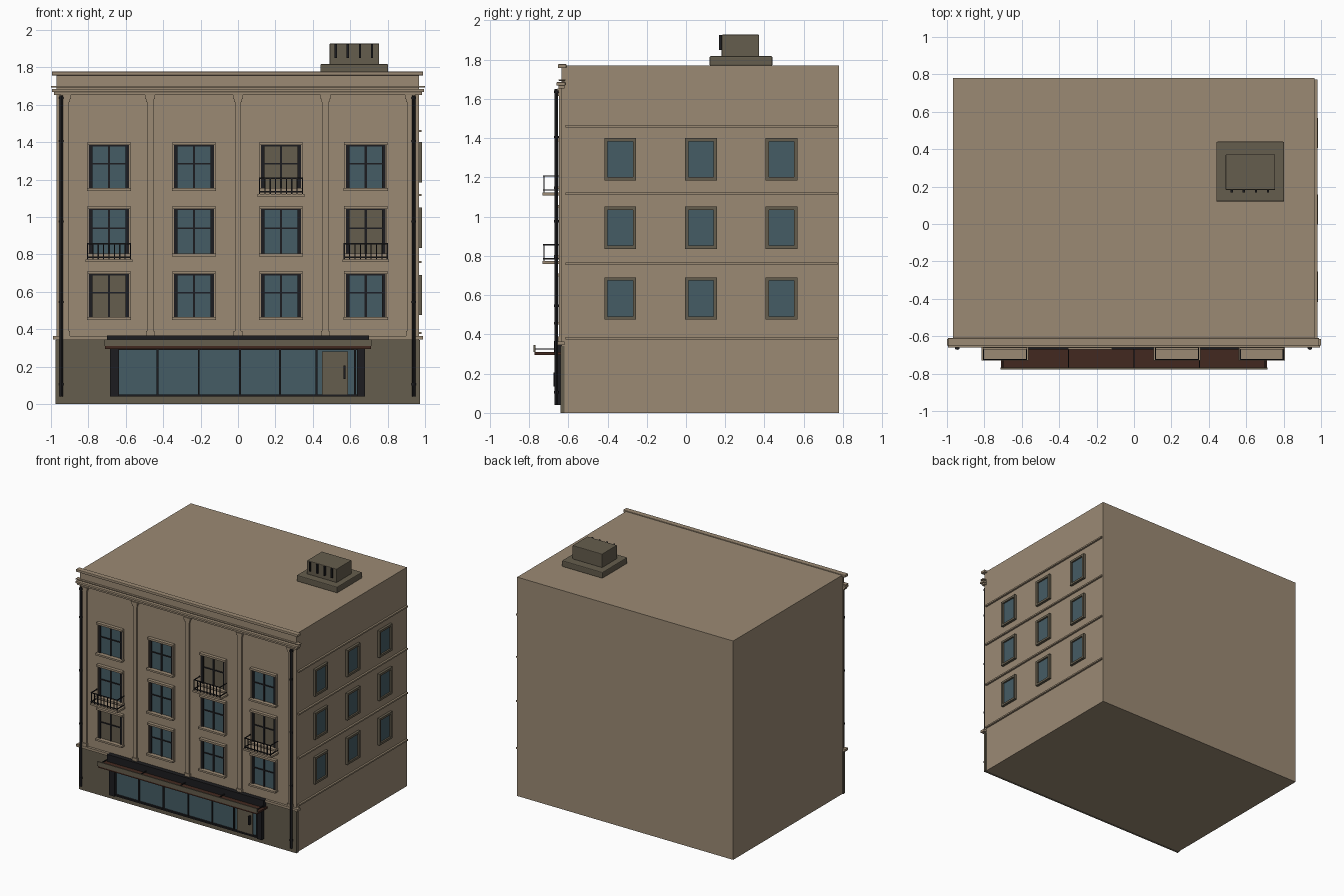
import bpy, bmesh
from mathutils import Matrix, Vector

cube = bpy.data.objects.get("Cube")
if cube:
    bpy.data.objects.remove(cube, do_unlink=True)


def material(name, r, g, b):
    m = bpy.data.materials.new(name)
    m.use_nodes = True
    m.diffuse_color = (r, g, b, 1)
    m.node_tree.nodes["Principled BSDF"].inputs["Base Color"].default_value = (r, g, b, 1)
    return m


tan = material("tan plaster", 0.33, 0.255, 0.175)
stone = material("grey brown stone", 0.13, 0.11, 0.075)
glass = material("blue grey glass", 0.06, 0.107, 0.13)
iron = material("black iron", 0.012, 0.012, 0.014)
wood = material("dark red brown wood", 0.055, 0.022, 0.014)


def boxes(name, mat, spans, bevel=0):
    """One object made of boxes, each given as (x0, x1, y0, y1, z0, z1)."""
    bm = bmesh.new()
    for x0, x1, y0, y1, z0, z1 in spans:
        place = Matrix.Translation(((x0 + x1) / 2, (y0 + y1) / 2, (z0 + z1) / 2))
        size = Matrix.Diagonal((x1 - x0, y1 - y0, z1 - z0, 1))
        bmesh.ops.create_cube(bm, size=1, matrix=place @ size)
    me = bpy.data.meshes.new(name)
    bm.to_mesh(me)
    bm.free()
    me.materials.append(mat)
    ob = bpy.data.objects.new(name, me)
    bpy.context.collection.objects.link(ob)
    if bevel:
        mod = ob.modifiers.new("edges", 'BEVEL')
        mod.width = bevel
        mod.segments = 2
    return ob


FACE = -0.635   # front wall plane
SIDE = 0.965    # right-hand wall plane

# Main block and front skin
boxes("building_body", tan, [(-0.968, SIDE, -0.62, 0.78, 0, 1.77)])
boxes("front_wall", tan, [(-0.97, 0.968, FACE, -0.62, 0.34, 1.765)])
boxes("ground_floor_wall", stone, [(-0.975, 0.972, -0.64, -0.618, 0, 0.342)])

# Horizontal mouldings across the front
boxes("string_course", tan, [(-0.99, 0.99, -0.655, -0.618, 0.345, 0.365)])
boxes("cornice", tan, [
    (-0.985, 0.985, -0.65, -0.618, 1.652, 1.668),
    (-0.995, 0.995, -0.66, -0.615, 1.668, 1.685),
    (-1.0, 1.0, -0.65, -0.615, 1.692, 1.70),
    (-0.995, 0.99, -0.652, -0.61, 1.757, 1.777)], 0.003)

# Pilasters with base and capital
shafts, ends = [], []
for x in (-0.92, -0.47, 0, 0.467, 0.92):
    shafts.append((x - 0.017, x + 0.017, -0.648, FACE, 0.365, 1.652))
    ends.append((x - 0.027, x + 0.027, -0.655, FACE, 1.632, 1.652))
    ends.append((x - 0.021, x + 0.021, -0.652, FACE, 1.615, 1.632))
    ends.append((x - 0.023, x + 0.023, -0.653, FACE, 0.365, 0.39))
boxes("pilaster_shafts", tan, shafts)
boxes("pilaster_ends", tan, ends)

# Front windows: a few have closed blinds, a few have balconies
columns = (-0.69, -0.235, 0.23, 0.683)
rows = ((0.45, 0.71), (0.79, 1.06), (1.14, 1.40))
blinds = {(0, 0), (3, 1), (2, 2)}
balconies = {(0, 1), (3, 1), (2, 2)}
surround, panes, closed, bars, slabs, rails = [], [], [], [], [], []
for c, x in enumerate(columns):
    for r, (z0, z1) in enumerate(rows):
        surround += [
            (x - 0.115, x + 0.115, -0.662, FACE, z1 - 0.016, z1),
            (x - 0.118, x + 0.118, -0.672, FACE, z0, z0 + 0.014)]
        surround += [(x + s - 0.004, x + s + 0.004, -0.65, FACE, z0, z1) for s in (-0.11, 0.11)]
        a, b = z0 + 0.014, z1 - 0.016
        (closed if (c, r) in blinds else panes).append((x - 0.107, x + 0.107, -0.638, FACE, a, b))
        bars += [(x + s - 0.009, x + s + 0.009, -0.647, FACE, a, b) for s in (-0.097, 0.097)]
        bars.append((x - 0.006, x + 0.006, -0.645, FACE, a, b))
        h = a + (b - a) * 0.57
        bars.append((x - 0.107, x + 0.107, -0.645, FACE, h - 0.004, h + 0.004))
        bars.append((x - 0.107, x + 0.107, -0.645, FACE, b - 0.007, b))
        if (c, r) in balconies:
            f = z0 - 0.02
            w = 0.115
            slabs.append((x - 0.125, x + 0.125, -0.73, FACE, f - 0.012, f + 0.003))
            for z in (f + 0.012, f + 0.084):
                rails.append((x - w, x + w, -0.728, -0.722, z, z + 0.006))
                for s in (-w, w):
                    rails.append((x + s - 0.003, x + s + 0.003, -0.728, FACE, z, z + 0.006))
            for i in range(9):
                p = x - w + 2 * w * i / 8
                rails.append((p - 0.003, p + 0.003, -0.727, -0.722, f, f + 0.088))
boxes("front_window_surrounds", tan, surround)
boxes("front_window_glass", glass, panes)
boxes("front_window_blinds", stone, closed)
boxes("front_window_bars", iron, bars)
boxes("balcony_slabs", tan, slabs)
boxes("balcony_railings", iron, rails)

# Right-hand wall: bands and framed windows
boxes("side_bands", tan, [(SIDE, 0.98, -0.615, 0.772, z - 0.006, z + 0.006)
                          for z in (0.38, 0.76, 1.117, 1.46)])
frames, side_glass = [], []
for y in (-0.335, 0.077, 0.487):
    for z in (0.583, 0.943, 1.293):
        w, h, t = 0.081, 0.108, 0.017
        frames += [(SIDE, 0.985, y - w, y + w, z + h - t, z + h),
                   (SIDE, 0.985, y - w, y + w, z - h, z - h + t)]
        frames += [(SIDE, 0.985, y + s - t / 2, y + s + t / 2, z - h + t, z + h - t)
                   for s in (t / 2 - w, w - t / 2)]
        side_glass.append((SIDE, 0.972, y - w + t, y + w - t, z - h + t, z + h - t))
boxes("side_window_frames", stone, frames)
boxes("side_window_glass", glass, side_glass)

# Shop front: glazing, posts, door
boxes("shop_glass", glass, [(-0.64, 0.64, -0.645, -0.635, 0.05, 0.295)])
posts = [(x - 0.005, x + 0.005, -0.655, -0.64, 0.05, 0.295)
         for x in (-0.43, -0.21, 0.01, 0.225, 0.42, 0.625)]
posts += [(-0.685, -0.637, -0.67, -0.635, 0.04, 0.3), (0.637, 0.68, -0.67, -0.635, 0.04, 0.3),
          (-0.64, 0.64, -0.66, -0.635, 0.04, 0.052), (-0.64, 0.64, -0.66, -0.635, 0.288, 0.3)]
boxes("shop_frame", iron, posts)
boxes("shop_door", stone, [(0.45, 0.588, -0.654, -0.64, 0.052, 0.28)])
boxes("door_handle", iron, [(0.564, 0.574, -0.676, -0.654, 0.135, 0.205)])

# Canopy over the shop with backing board, rods and fascia
boxes("canopy_board", iron, [(-0.7, 0.7, -0.672, -0.635, 0.3, 0.366)])
boxes("canopy_slab", wood, [(-0.712, 0.712, -0.772, -0.64, 0.295, 0.309)])
boxes("canopy_fascia", stone, [(-0.715, 0.715, -0.778, -0.768, 0.309, 0.345)])
boxes("canopy_rods", iron, [(x - 0.003, x + 0.003, -0.77, -0.66, 0.322, 0.328)
                            for x in (-0.7, -0.35, 0, 0.35, 0.7)])

# Rain pipes with collars
for side, x in (("left", 0.94), ("right", -0.945)):
    bm = bmesh.new()
    for z0, z1, rad in [(0.04, 1.65, 0.009)] + [(z, z + 0.012, 0.013)
                                                for z in (0.1, 0.54, 0.97, 1.4, 1.63)]:
        bmesh.ops.create_cone(bm, cap_ends=True, segments=12, radius1=rad, radius2=rad,
                              depth=z1 - z0, matrix=Matrix.Translation((x, -0.66, (z0 + z1) / 2)))
    me = bpy.data.meshes.new(side + "_rain_pipe")
    bm.to_mesh(me)
    bm.free()
    me.materials.append(iron)
    pipe = bpy.data.objects.new(side + "_rain_pipe", me)
    bpy.context.collection.objects.link(pipe)
    bpy.context.view_layer.objects.active = pipe
    pipe.select_set(True)
    bpy.ops.object.shade_smooth_by_angle()
    pipe.select_set(False)

# Rooftop unit with vent slats
boxes("roof_unit_base", stone, [(0.44, 0.803, 0.12, 0.44, 1.768, 1.818)], 0.006)
boxes("roof_unit_box", stone, [(0.49, 0.755, 0.182, 0.372, 1.815, 1.927)], 0.004)
boxes("roof_unit_vents", iron, [(x - 0.006, x + 0.006, 0.168, 0.184, 1.85, 1.925)
                                for x in (0.522, 0.587, 0.652, 0.717)])
